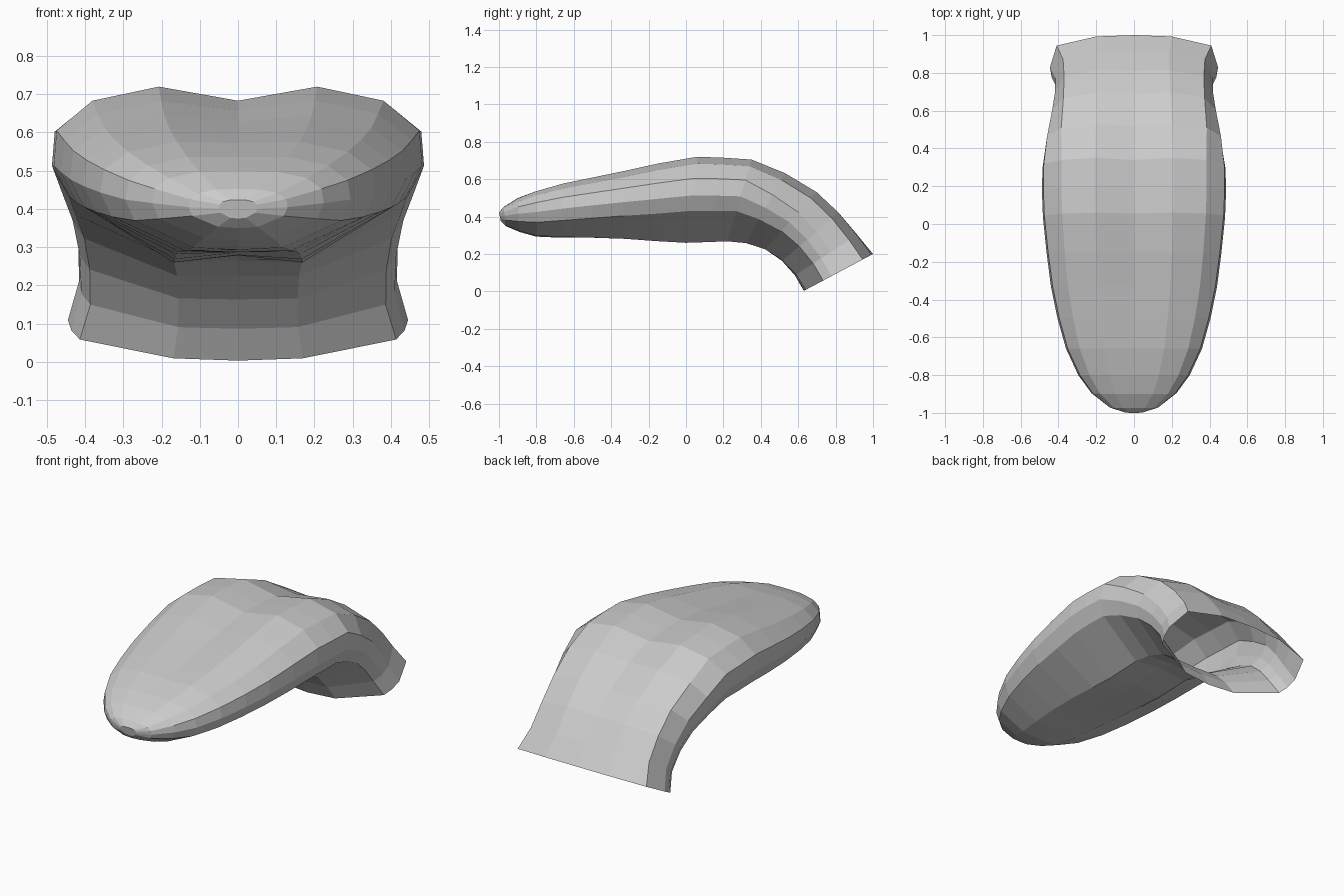
import bpy, bmesh

# Cross-section half profiles (width fraction, height fraction), top centre to bottom centre
BODY = [(0, .92), (.43, 1), (.79, .92), (.985, .75), (1, .55), (.91, .37), (.35, 0), (0, .04)]
ROOT = [(0, 1), (.45, .98), (.92, .85), (1, .54), (.98, .40), (.93, .28), (.38, .03), (0, 0)]
TIP = [(0, .97), (.45, .96), (.80, .87), (.97, .72), (1, .52), (.92, .30), (.40, .03), (0, 0)]

# Stations: top (y, z), bottom (y, z), half width, root blend, tip blend
STATIONS = [
    (-1.00, .425, -.99, .375, .05, 0, 1),
    (-.975, .455, -.965, .350, .13, 0, 1),
    (-.90, .505, -.89, .318, .225, 0, 1),
    (-.80, .545, -.80, .292, .295, 0, .9),
    (-.66, .585, -.66, .284, .36, 0, .75),
    (-.50, .617, -.50, .282, .405, 0, .6),
    (-.33, .650, -.33, .277, .44, 0, .4),
    (-.15, .687, -.15, .266, .463, 0, .2),
    (.06, .720, .00, .260, .482, 0, 0),
    (.20, .715, .12, .264, .487, 0, 0),
    (.35, .705, .22, .268, .485, 0, 0),
    (.53, .635, .32, .255, .465, .3, 0),
    (.70, .535, .42, .220, .437, .5, 0),
    (.82, .425, .51, .160, .42, .7, 0),
    (.92, .305, .58, .085, .417, .85, 0),
    (1.00, .200, .63, .003, .445, 1, 0),
]


def ring_points(ty, tz, by, bz, w, root, tip):
    half = []
    for b, r, t in zip(BODY, ROOT, TIP):
        u, f = (b[i] + root * (r[i] - b[i]) + tip * (t[i] - b[i]) for i in (0, 1))
        half.append((u * w, by + f * (ty - by), bz + f * (tz - bz)))
    return half + [(-x, y, z) for x, y, z in half[-2:0:-1]]


# Lofted tongue: rounded closed tip, open root
bm = bmesh.new()
rings = [[bm.verts.new(p) for p in ring_points(*s)] for s in STATIONS]
n = len(rings[0])
for a, b in zip(rings, rings[1:]):
    for i in range(n):
        j = (i + 1) % n
        bm.faces.new((a[i], a[j], b[j], b[i]))
bm.faces.new(rings[0])
bmesh.ops.recalc_face_normals(bm, faces=bm.faces)
mesh = bpy.data.meshes.new("tongue")
bm.to_mesh(mesh)
bm.free()
bpy.context.collection.objects.link(bpy.data.objects.new("tongue", mesh))
